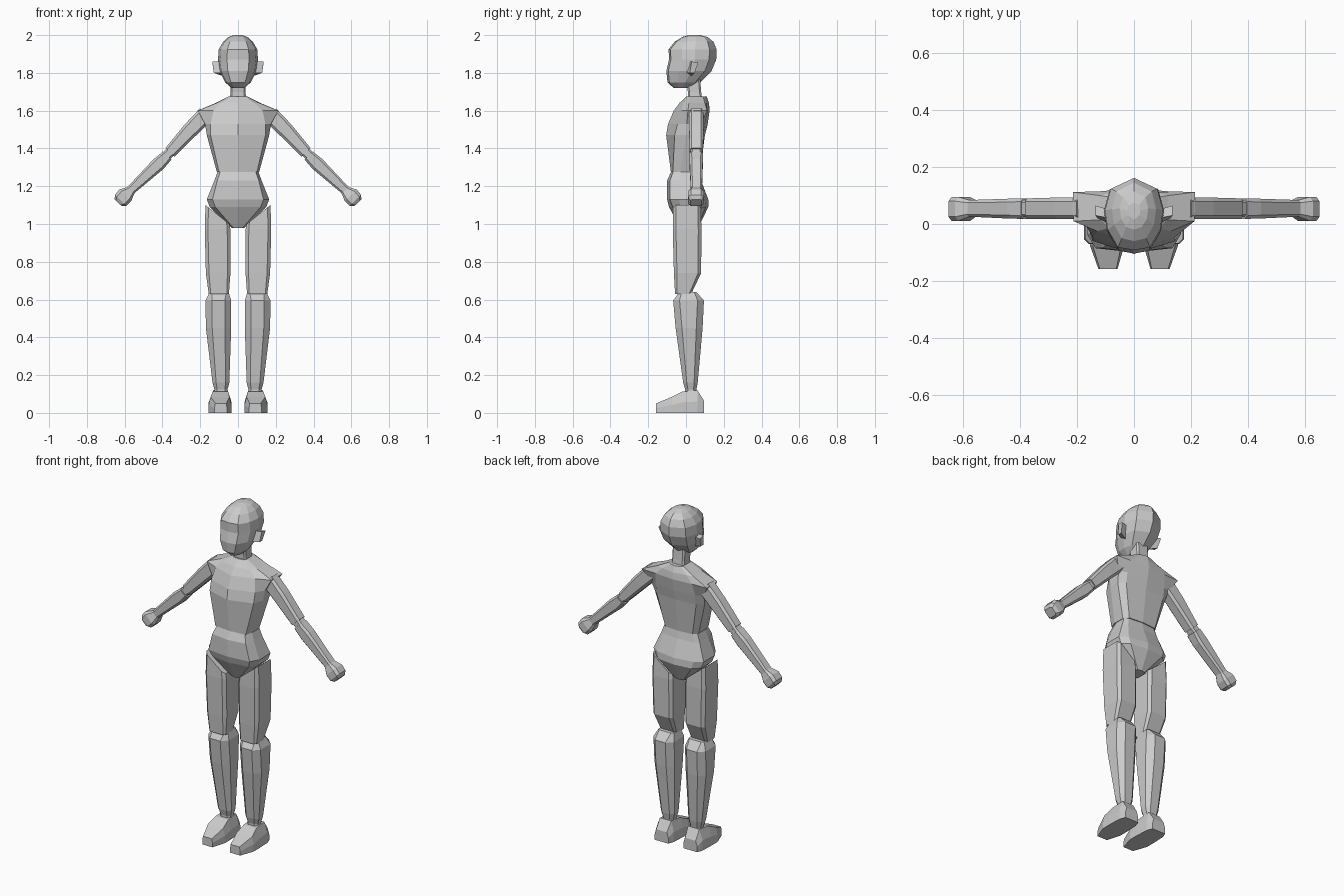
import bpy, bmesh
from mathutils import Vector

cube = bpy.data.objects.get("Cube")
if cube:
    bpy.data.objects.remove(cube, do_unlink=True)

grey = bpy.data.materials.new("Plain grey")
grey.use_nodes = True
grey.diffuse_color = (0.6, 0.6, 0.6, 1)
grey.node_tree.nodes["Principled BSDF"].inputs["Base Color"].default_value = (0.6, 0.6, 0.6, 1)


def loft(name, rings, flip=1):
    """Skin a list of equal-length rings, capping both ends."""
    bm = bmesh.new()
    rows = [[bm.verts.new((p[0] * flip, p[1], p[2])) for p in r] for r in rings]
    n = len(rows[0])
    for a, b in zip(rows, rows[1:]):
        for i in range(n):
            j = (i + 1) % n
            bm.faces.new((a[i], a[j], b[j], b[i]))
    bm.faces.new(rows[0][::-1])
    bm.faces.new(rows[-1])
    bmesh.ops.recalc_face_normals(bm, faces=bm.faces)
    me = bpy.data.meshes.new(name)
    bm.to_mesh(me)
    bm.free()
    me.materials.append(grey)
    ob = bpy.data.objects.new(name, me)
    bpy.context.collection.objects.link(ob)
    return ob


def pair(name, rings):
    loft("left_" + name, rings)
    loft("right_" + name, rings, -1)


def body_ring(z, half):
    """Ring from a half outline running from front centre to back centre."""
    return [(x, y, z) for x, y in half] + [(-x, y, z) for x, y in half[-2:0:-1]]


def block_ring(c, u, v, hu, hv, k=0.25):
    """Rectangle with cut corners, spanned by directions u and v."""
    c, u, v = Vector(c), Vector(u), Vector(v)
    m = min(hu, hv) * k
    pts = [(hu, hv - m), (hu - m, hv), (m - hu, hv), (-hu, hv - m),
           (-hu, m - hv), (m - hu, -hv), (hu - m, -hv), (hu, m - hv)]
    return [c + u * a + v * b for a, b in pts]


def leg_ring(z, x0, x1, y0, y1, slope=0, k=0.25):
    return block_ring(((x0 + x1) / 2, (y0 + y1) / 2, z), (1, 0, slope), (0, 1, 0),
                      (x1 - x0) / 2, (y1 - y0) / 2, k)


# Head: height, half width, front, back
head = []
for z, w, f, b in [(1.72, .035, -.065, .03), (1.75, .068, -.098, .075), (1.81, .098, -.104, .135),
                   (1.87, .106, -.09, .16), (1.925, .102, -.092, .162), (1.965, .078, -.06, .145),
                   (1.99, .05, -.02, .115), (2.0, .022, .015, .075)]:
    d = b - f
    head.append(body_ring(z, [(0, f), (.55 * w, f + .01), (.9 * w, f + .28 * d),
                              (w, f + .55 * d), (.8 * w, f + .85 * d), (0, b)]))
loft("head", head)

# Ears
pair("ear", [[(.085, .0, 1.80), (.085, .03, 1.785), (.085, .05, 1.85), (.085, .02, 1.86)],
             [(.128, .02, 1.80), (.128, .045, 1.80), (.136, .065, 1.855), (.136, .03, 1.86)]])

# Neck
loft("neck", [leg_ring(1.63, -.045, .045, .01, .09), leg_ring(1.70, -.04, .04, .01, .08),
              leg_ring(1.77, -.04, .04, .0, .075)])

# Chest with pointed shoulders
loft("chest", [
    body_ring(1.275, [(0, -.08), (.1, -.07), (.112, -.03), (.112, .04), (.09, .068), (0, .075)]),
    body_ring(1.47, [(0, -.105), (.145, -.06), (.165, -.0), (.165, .06), (.13, .09), (0, .10)]),
    body_ring(1.53, [(0, -.095), (.145, -.045), (.175, .005), (.175, .08), (.13, .1), (0, .115)]),
    body_ring(1.6, [(0, -.065), (.13, -.025), (.213, .01), (.215, .112), (.12, .115), (0, .125)]),
    body_ring(1.64, [(0, -.035), (.09, -.015), (.115, .015), (.12, .1), (.08, .11), (0, .122)]),
    body_ring(1.675, [(0, .0), (.035, .005), (.05, .02), (.05, .09), (.035, .1), (0, .11)])])

# Pelvis
loft("pelvis", [
    body_ring(1.285, [(0, -.075), (.09, -.065), (.105, -.02), (.105, .045), (.085, .06), (0, .068)]),
    body_ring(1.23, [(0, -.1), (.11, -.085), (.125, -.03), (.125, .05), (.1, .07), (0, .08)]),
    body_ring(1.13, [(0, -.1), (.135, -.085), (.165, -.035), (.165, .07), (.12, .1), (0, .118)]),
    body_ring(1.09, [(0, -.09), (.12, -.07), (.15, -.03), (.15, .07), (.11, .105), (0, .118)]),
    body_ring(.98, [(0, -.03), (.025, -.025), (.035, 0), (.035, .04), (.025, .06), (0, .065)])])

# Legs
pair("thigh", [leg_ring(1.05, .045, .172, -.068, .078, .8), leg_ring(.97, .04, .176, -.07, .082),
               leg_ring(.74, .04, .17, -.064, .08), leg_ring(.63, .048, .155, -.058, .028)])
pair("shin", [leg_ring(.64, .05, .15, -.035, .055), leg_ring(.595, .036, .172, -.068, .095, 0, .5),
              leg_ring(.45, .036, .17, -.055, .088, 0, .5), leg_ring(.16, .046, .135, -.015, .062, 0, .5),
              leg_ring(.125, .055, .125, -.005, .055, 0, .5), leg_ring(.09, .055, .125, -.005, .055, 0, .5)])

# Feet: y, sole inner and outer, top inner and outer, height
pair("foot", [[(a, y, 0), (b, y, 0), (b, y, h * .5), (d, y, h), (c, y, h), (a, y, h * .5)]
              for y, a, b, c, d, h in [(.095, .05, .14, .06, .13, .065), (.06, .038, .152, .055, .13, .12),
                                       (-.02, .034, .155, .052, .135, .112), (-.075, .034, .155, .045, .145, .085),
                                       (-.158, .058, .125, .062, .12, .05)]])

# Arms: rings across the sloping arm axis
across, deep = (.72, 0, .69), (0, 1, 0)


def arm(name, rows):
    pair(name, [block_ring((x, y, z), across, deep, hu, hv, .35) for x, y, z, hu, hv in rows])


arm("upper_arm", [(.17, .055, 1.58, .045, .038), (.25, .055, 1.5, .042, .038), (.36, .054, 1.38, .033, .036)])
arm("elbow", [(.345, .054, 1.395, .026, .03), (.405, .054, 1.335, .026, .03)])
arm("forearm", [(.375, .054, 1.362, .031, .036), (.42, .054, 1.318, .037, .035), (.575, .055, 1.172, .024, .029)])
arm("hand", [(.565, .055, 1.18, .024, .028), (.597, .053, 1.152, .044, .042),
             (.622, .053, 1.125, .042, .042), (.634, .053, 1.112, .026, .03)])
